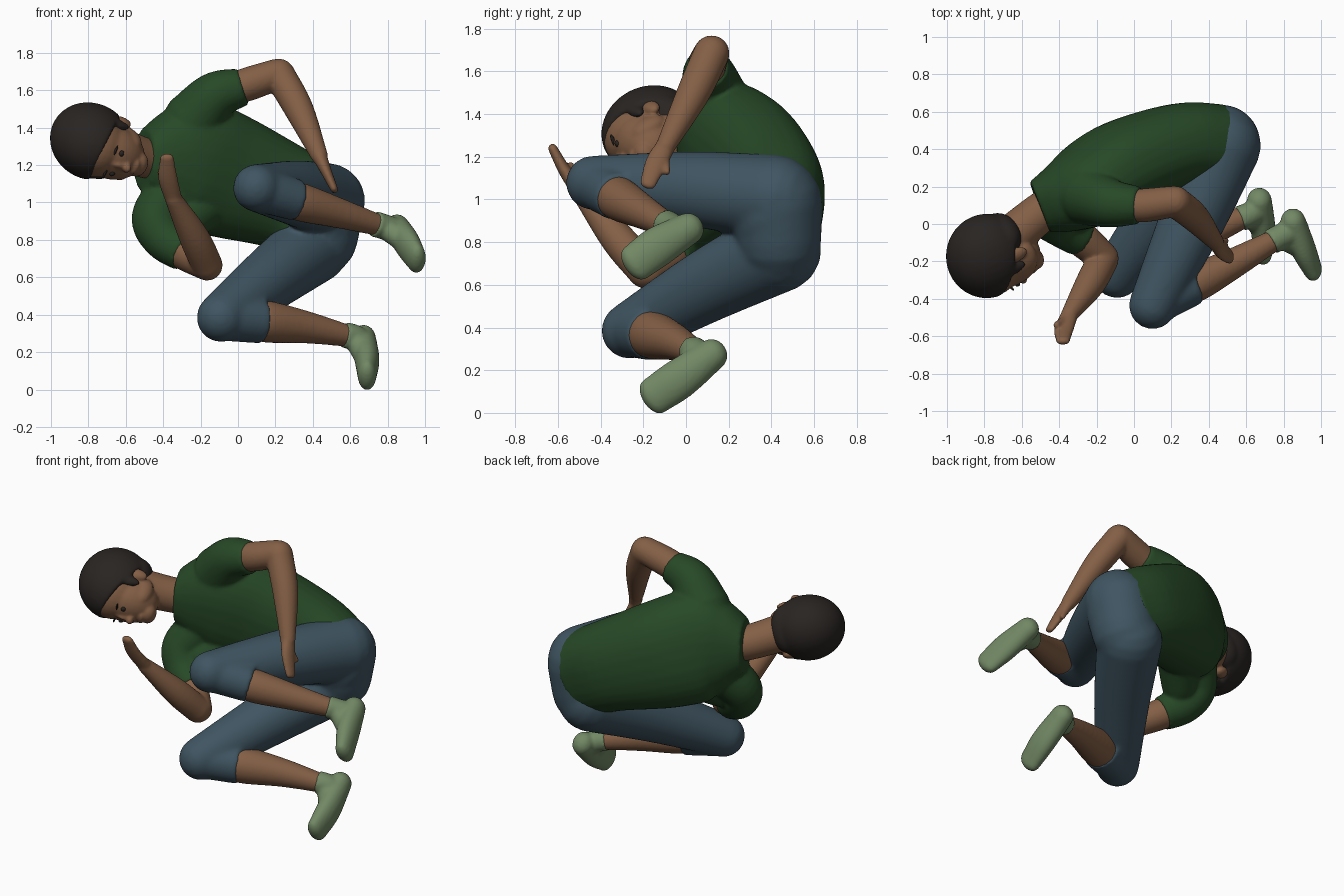
import bpy, bmesh, math
from mathutils import Vector, Matrix


def material(name, col):
    m = bpy.data.materials.new(name)
    m.diffuse_color = (*col, 1)
    return m


SKIN = material("skin", (0.23, 0.115, 0.06))
GREEN = material("shirt green", (0.02, 0.065, 0.02))
DENIM = material("denim", (0.05, 0.09, 0.12))
SAGE = material("sage", (0.17, 0.25, 0.13))
DARK = material("hair dark", (0.022, 0.018, 0.016))


def spline(pts, n=6):
    # Catmull-Rom through (x, y, z, half width, half depth) stations
    p = [Vector(q) for q in pts]
    p = [2 * p[0] - p[1]] + p + [2 * p[-1] - p[-2]]
    out = []
    for i in range(1, len(p) - 2):
        a, b, c, d = p[i - 1:i + 3]
        for k in range(n):
            t = k / n
            out.append(0.5 * (2 * b + (c - a) * t + (2 * a - 5 * b + 4 * c - d) * t * t
                              + (3 * b - a - 3 * c + d) * t ** 3))
    return out + [p[-2]]


def tube(bm, pts, ref=(0, 0, 1), r0=True, r1=True, sides=32, power=1.0):
    # closed limb with elliptical sections; r0 / r1 round off the ends, power < 1 squares the section
    s = spline([(*q, q[3])[:5] for q in pts])
    c = [Vector(q[:3]) for q in s]
    st = [(c[i], (c[min(i + 1, len(c) - 1)] - c[max(i - 1, 0)]).normalized(), s[i][3], s[i][4])
          for i in range(len(c))]

    def dome(station, sign):
        o, t, a, b = station
        return [(o + t * sign * min(a, b) * math.sin(h), t, a * math.cos(h), b * math.cos(h))
                for h in (0.35, 0.7, 1.05, 1.4)]

    def sq(x):
        return math.copysign(abs(x) ** power, x)
    if r0:
        st = dome(st[0], -1)[::-1] + st
    if r1:
        st = st + dome(st[-1], 1)
    rings = []
    for o, t, a, b in st:
        u = Vector(ref)
        u = (u - t * u.dot(t)).normalized()
        v = t.cross(u)
        rings.append([bm.verts.new(o + u * a * sq(math.cos(j * math.tau / sides))
                                   + v * b * sq(math.sin(j * math.tau / sides))) for j in range(sides)])
    for r, q in zip(rings, rings[1:]):
        for j in range(sides):
            k = (j + 1) % sides
            bm.faces.new((r[j], r[k], q[k], q[j]))
    bm.faces.new(rings[0][::-1])
    bm.faces.new(rings[-1])


def ball(bm, loc, size, frame=Matrix()):
    m = frame @ Matrix.Translation(loc) @ Matrix.Diagonal((*size, 1))
    return bmesh.ops.create_uvsphere(bm, u_segments=32, v_segments=20, radius=1, matrix=m)


def finish(name, bm, mat, voxel=0.014, smooth=6):
    # fuse overlapping volumes into one soft skin
    bmesh.ops.recalc_face_normals(bm, faces=bm.faces)
    for f in bm.faces:
        f.smooth = True
    me = bpy.data.meshes.new(name)
    bm.to_mesh(me)
    bm.free()
    ob = bpy.data.objects.new(name, me)
    bpy.context.collection.objects.link(ob)
    me.materials.append(mat)
    if voxel:
        r = ob.modifiers.new("fuse", 'REMESH')
        r.mode, r.voxel_size, r.use_smooth_shade = 'VOXEL', voxel, True
        s = ob.modifiers.new("soften", 'SMOOTH')
        s.factor, s.iterations = 0.5, smooth
    return ob


# shirt: torso and both sleeves
AX = (0.42, 0.08, 0.9)
bm = bmesh.new()
tube(bm, [(0.455, 0.415, 0.92, 0.265, 0.224), (0.24, 0.42, 1.03, 0.285, 0.225),
          (-0.05, 0.32, 1.14, 0.335, 0.24), (-0.25, 0.205, 1.21, 0.345, 0.225),
          (-0.38, 0.14, 1.225, 0.28, 0.19), (-0.505, 0.09, 1.23, 0.165, 0.145)], AX, False, False, power=0.87)
tube(bm, [(-0.24, 0.15, 1.44, 0.16), (-0.12, 0.11, 1.57, 0.13), (0.03, 0.1, 1.62, 0.1)], (0, 1, 0), True, False)
tube(bm, [(-0.36, 0.13, 1.04, 0.14), (-0.44, 0.05, 0.915, 0.13), (-0.39, -0.005, 0.805, 0.118),
          (-0.28, -0.075, 0.73, 0.105)], (0, 1, 0), True, False)
tube(bm, [(-0.2, 0.18, 0.97, 0.13), (-0.3, 0.07, 0.88, 0.11)])
finish("shirt", bm, GREEN, 0.012, 8)

# trousers: pelvis, thighs and cuffs
bm = bmesh.new()
tube(bm, [(0.3, 0.41, 0.99, 0.25, 0.19), (0.42, 0.42, 0.92, 0.27, 0.21),
          (0.45, 0.415, 0.9, 0.25, 0.2)], AX)
LK, RK = (0.1, -0.435, 1.078), (-0.09, -0.265, 0.385)
tube(bm, [(0.47, 0.43, 0.99, 0.208), (0.44, 0.435, 0.81, 0.2)])
tube(bm, [(0.48, 0.42, 1.01, 0.2), (0.31, 0.02, 1.05, 0.175), (*LK, 0.128)])
tube(bm, [(0.4, 0.435, 0.765, 0.2), (0.17, 0.09, 0.59, 0.17), (*RK, 0.132)])
tube(bm, [(0.11, -0.42, 1.07, 0.118), (0.32, -0.32, 1.01, 0.112)], r1=False)
tube(bm, [(-0.08, -0.25, 0.385, 0.125), (0.135, -0.16, 0.365, 0.12)], r1=False)
finish("trousers", bm, DENIM, 0.013, 14)

# legs and shoes: knee, calf, ankle, heel, toe, sole width axis
for side, path, heel, mid, toe, ref in (
    ("left", [(0.25, -0.35, 1.03, 0.09), (0.34, -0.31, 1.0, 0.102), (0.55, -0.2, 0.94, 0.08),
              (0.78, -0.07, 0.87, 0.055)],
     (0.85, 0.015, 0.865), (0.905, -0.13, 0.78), (0.955, -0.24, 0.70), (0, -0.5, 0.87)),
    ("right", [(0.07, -0.19, 0.375, 0.1), (0.16, -0.15, 0.362, 0.112), (0.38, -0.05, 0.33, 0.085),
               (0.62, 0.05, 0.28, 0.055)],
     (0.67, 0.125, 0.275), (0.69, -0.03, 0.16), (0.69, -0.155, 0.075), (0, -0.6, 0.8)),
):
    bm = bmesh.new()
    tube(bm, path)
    finish(side + "_leg", bm, SKIN)
    bm = bmesh.new()
    tube(bm, [(*heel, 0.075, 0.067), (*mid, 0.095, 0.066), (*toe, 0.09, 0.05)], ref)
    ank = Vector(path[-1][:3])
    back = (ank - Vector(path[-2][:3])).normalized()
    h = Vector(heel).lerp(Vector(mid), 0.3)
    tube(bm, [(*(ank - back * 0.06), 0.07), (*ank, 0.068), (*h, 0.07)], ref, False, True)
    tube(bm, [(*ank, 0.06), (*mid, 0.06)], ref)
    finish(side + "_shoe", bm, SAGE, 0.01, 8)

# arms, hands and thumbs
bm = bmesh.new()
tube(bm, [(-0.03, 0.1, 1.605, 0.085), (0.06, 0.1, 1.635, 0.09), (0.21, 0.12, 1.685, 0.084)])
tube(bm, [(0.22, 0.12, 1.685, 0.084), (0.325, 0.035, 1.5, 0.078), (0.435, -0.095, 1.25, 0.046)], (0, 1, 0))
tube(bm, [(0.435, -0.095, 1.25, 0.046, 0.04), (0.47, -0.14, 1.17, 0.052, 0.03),
          (0.515, -0.18, 1.07, 0.038, 0.02)], (0, 1, 0))
tube(bm, [(0.45, -0.1, 1.2, 0.022), (0.49, -0.09, 1.13, 0.018)], (0, 1, 0))
finish("left_arm", bm, SKIN, 0.009)
bm = bmesh.new()
tube(bm, [(-0.34, -0.04, 0.765, 0.09), (-0.28, -0.08, 0.73, 0.095), (-0.165, -0.18, 0.665, 0.083)])
tube(bm, [(-0.165, -0.19, 0.665, 0.083), (-0.235, -0.32, 0.815, 0.08), (-0.345, -0.485, 1.02, 0.046)], (1, 0, 0))
tube(bm, [(-0.345, -0.485, 1.02, 0.046, 0.04), (-0.375, -0.565, 1.13, 0.052, 0.03),
          (-0.38, -0.625, 1.24, 0.038, 0.022)], (1, 0, 0))
tube(bm, [(-0.37, -0.51, 1.07, 0.022), (-0.415, -0.54, 1.16, 0.018)], (1, 0, 0))
finish("right_arm", bm, SKIN, 0.009)

# head frame: crown points to -x, face turned to the front and down
up = Vector((-0.88, -0.4, 0.24)).normalized()
fwd = Vector((0.34, -0.8, -0.5))
fwd = (fwd - up * fwd.dot(up)).normalized()
left = up.cross(fwd)
H = Matrix((left, -fwd, up)).transposed().to_4x4()
H.translation = (-0.785, -0.175, 1.325)

# head: skull, face, chin, nose, lips, ears and neck
bm = bmesh.new()
ball(bm, (0, -0.005, 0), (0.178, 0.218, 0.195), H)
ball(bm, (0, -0.065, -0.1), (0.145, 0.148, 0.19), H)
ball(bm, (0, -0.13, -0.245), (0.07, 0.058, 0.052), H)
ball(bm, (0, -0.18, -0.215), (0.045, 0.022, 0.022), H)
ball(bm, (0, -0.21, -0.155), (0.028, 0.034, 0.024), H)
ball(bm, (0, -0.2, -0.115), (0.018, 0.028, 0.055), H)
for s in (-1, 1):
    ball(bm, (0.148 * s, 0.02, -0.12), (0.026, 0.038, 0.06), H)
    ball(bm, (0.095 * s, -0.05, -0.18), (0.045, 0.09, 0.06), H)
nape = H @ Vector((0, 0.03, -0.1))
tube(bm, [(-0.44, 0.095, 1.23, 0.11), (-0.52, 0.045, 1.245, 0.108), (*nape, 0.118)], AX)
finish("head", bm, SKIN, 0.009, 6)

# hair cap cut along a sloping hairline, with sideburns and nape
bm = bmesh.new()
ball(bm, (0, 0.005, 0), (0.2, 0.232, 0.222))
bmesh.ops.bisect_plane(bm, geom=bm.verts[:] + bm.edges[:] + bm.faces[:], plane_co=(0, 0, -0.09),
                       plane_no=Vector((0, -0.5, -1)).normalized(), clear_outer=True)
bmesh.ops.holes_fill(bm, edges=[e for e in bm.edges if e.is_boundary])
for s in (-1, 1):
    ball(bm, (0.155 * s, -0.045, -0.07), (0.026, 0.035, 0.08))
ball(bm, (0, 0.09, -0.11), (0.15, 0.11, 0.1))
bm.transform(H)
finish("hair", bm, DARK, 0.011, 8)

# eyes and brows
bm = bmesh.new()
for s in (-1, 1):
    ball(bm, (0.062 * s, -0.193, -0.1), (0.017, 0.014, 0.015), H)
    ball(bm, (0.066 * s, -0.196, -0.06), (0.036, 0.01, 0.006), H)
finish("eyes_and_brows", bm, DARK, 0)
